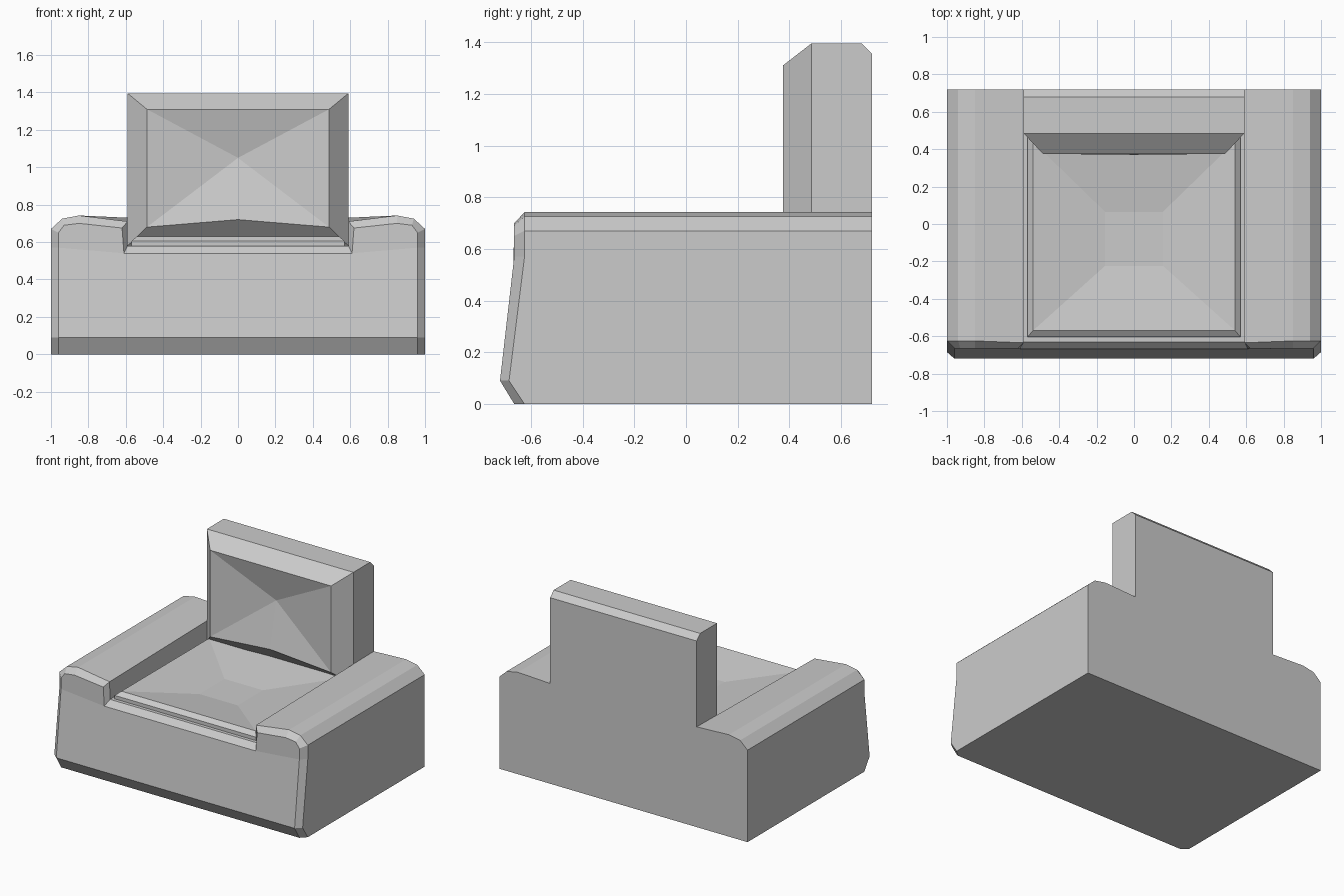
import bpy, bmesh

if "Cube" in bpy.data.objects:
    bpy.data.objects.remove(bpy.data.objects["Cube"])


def loft(name, rings, apex=None, end_faces=None):
    """Skin a list of closed rings; cap the last, then close the first with a fan or faces."""
    bm = bmesh.new()
    vs = [[bm.verts.new(p) for p in r] for r in rings]
    n = len(rings[0])
    for a, b in zip(vs, vs[1:]):
        for i in range(n):
            j = (i + 1) % n
            bm.faces.new((a[i], a[j], b[j], b[i]))
    bm.faces.new(vs[-1])
    if apex:
        c = bm.verts.new(apex)
        for i in range(n):
            bm.faces.new((vs[0][i], vs[0][(i + 1) % n], c))
    for f in end_faces or []:
        bm.faces.new([vs[0][i] for i in f])
    bmesh.ops.recalc_face_normals(bm, faces=bm.faces)
    me = bpy.data.meshes.new(name)
    bm.to_mesh(me)
    bm.free()
    ob = bpy.data.objects.new(name, me)
    bpy.context.collection.objects.link(ob)
    return ob


def mirrored(half):
    return half + [(-x, y, z) for x, y, z in reversed(half)]


# Base with arms: inset front outline, full outline, back outline
front = [(.96, -.665, 0), (.96, -.72, .09), (.96, -.665, .57), (.96, -.665, .65),
         (.93, -.665, .69), (.85, -.665, .70), (.62, -.665, .675), (.61, -.668, .54)]
edge = [(1, -.625, 0), (1, -.685, .09), (1, -.625, .57), (1, -.625, .67),
        (.94, -.625, .725), (.85, -.625, .742), (.59, -.635, .71), (.59, -.63, .58)]
back = [(x, .72, z) for x, y, z in edge]
back[6] = (.59, .72, .73)
loft("armchair_body", [mirrored(front), mirrored(edge), mirrored(back)],
     end_faces=[(0, 1, 14, 15), (1, 2, 7, 8, 13, 14),
                (2, 3, 4, 5, 6, 7), (8, 9, 10, 11, 12, 13)])


# Seat cushion with bevelled rim and dished top
def flat_rect(x, y0, y1, z):
    return [(-x, y0, z), (x, y0, z), (x, y1, z), (-x, y1, z)]


loft("seat_cushion", [flat_rect(.54, -.57, .44, .63), flat_rect(.57, -.605, .475, .605),
                      flat_rect(.57, -.605, .475, .575)], apex=(0, -.085, .56))


# Backrest with bevelled rim, bowed lower edge and dished front
def up_rect(x, y, z0, z1, mid=None):
    return [(-x, y, z0), mid or (0, y, z0), (x, y, z0), (x, y, z1), (-x, y, z1)]


loft("backrest", [up_rect(.487, .375, .68, 1.31, (0, .37, .72)),
                  up_rect(.59, .485, .58, 1.395), up_rect(.59, .68, .58, 1.395),
                  up_rect(.59, .72, .58, 1.355)], apex=(0, .44, 1.05))
